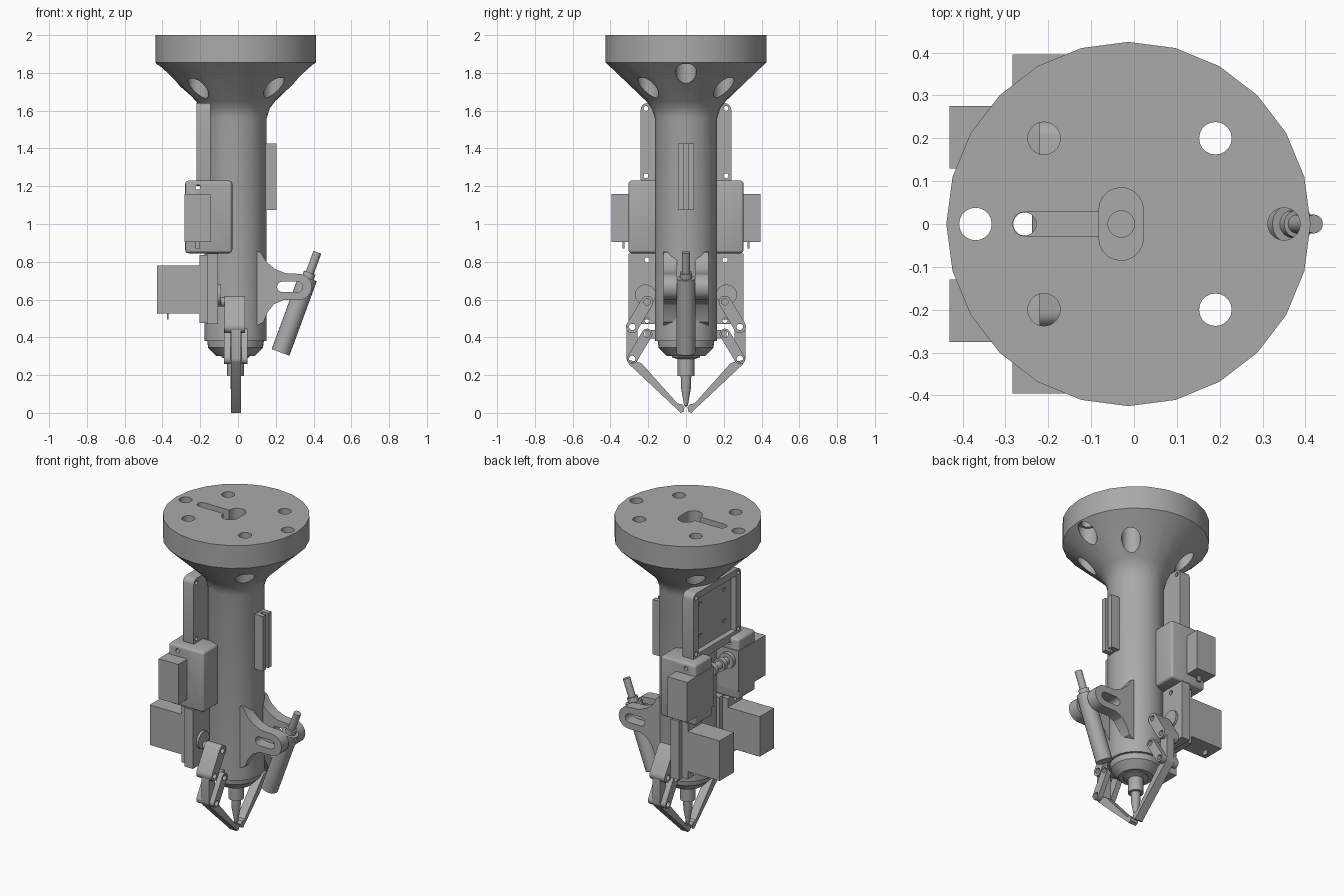
import bpy, bmesh, math
from mathutils import Vector

if "Cube" in bpy.data.objects:
    bpy.data.objects.remove(bpy.data.objects["Cube"])

grey = bpy.data.materials.new("plain grey")
grey.use_nodes = True
grey.diffuse_color = (0.4, 0.4, 0.4, 1)
grey.node_tree.nodes["Principled BSDF"].inputs["Base Color"].default_value = (0.4, 0.4, 0.4, 1)

CX = -0.013  # axis of the main tube


def finish(name, bm):
    bmesh.ops.recalc_face_normals(bm, faces=bm.faces)
    me = bpy.data.meshes.new(name)
    bm.to_mesh(me)
    bm.free()
    me.materials.append(grey)
    ob = bpy.data.objects.new(name, me)
    bpy.context.scene.collection.objects.link(ob)
    return ob


def prism(name, pts, axis, a, b):
    """Extrude a 2D outline along an axis from a to b."""
    place = {"x": lambda u, v, t: (t, u, v), "y": lambda u, v, t: (u, t, v),
             "z": lambda u, v, t: (u, v, t)}[axis]
    bm = bmesh.new()
    ends = [[bm.verts.new(place(u, v, t)) for u, v in pts] for t in (a, b)]
    n = len(pts)
    for ring in ends:
        bm.faces.new(ring)
    for i in range(n):
        j = (i + 1) % n
        bm.faces.new((ends[0][i], ends[0][j], ends[1][j], ends[1][i]))
    return finish(name, bm)


def rect(u0, u1, v0, v1, r=0):
    """Rectangle outline, optionally with rounded corners."""
    if not r:
        return [(u0, v0), (u1, v0), (u1, v1), (u0, v1)]
    corners = [(u1 - r, v1 - r), (u0 + r, v1 - r), (u0 + r, v0 + r), (u1 - r, v0 + r)]
    return [(c[0] + r * math.cos(t), c[1] + r * math.sin(t))
            for k, c in enumerate(corners)
            for t in [math.pi / 2 * (k + i / 4) for i in range(5)]]


def box(name, x0, x1, y0, y1, z0, z1):
    return prism(name, rect(x0, x1, y0, y1), "z", z0, z1)


def disc(u, v, r, n=20):
    return [(u + r * math.cos(2 * math.pi * i / n), v + r * math.sin(2 * math.pi * i / n))
            for i in range(n)]


def capsule(p, q, r, n=10):
    base = math.atan2(q[1] - p[1], q[0] - p[0])
    return [(c[0] + r * math.cos(base + s + math.pi * i / n),
             c[1] + r * math.sin(base + s + math.pi * i / n))
            for c, s in ((q, -math.pi / 2), (p, math.pi / 2)) for i in range(n + 1)]


def lathe(name, profile, n=24):
    """Spin (radius, height) points around local z."""
    bm = bmesh.new()
    rings = []
    for r, z in profile:
        if r == 0:
            rings.append([bm.verts.new((0, 0, z))] * n)
        else:
            rings.append([bm.verts.new((x, y, z)) for x, y in disc(0, 0, r, n)])
    for lo, hi in zip(rings, rings[1:]):
        for i in range(n):
            j = (i + 1) % n
            bm.faces.new(list(dict.fromkeys((lo[i], lo[j], hi[j], hi[i]))))
    return finish(name, bm)


def cut(target, *cutters):
    for c in cutters:
        c.hide_render = True
        m = target.modifiers.new("cut", "BOOLEAN")
        m.operation, m.solver, m.object = "DIFFERENCE", "EXACT", c
    deps = bpy.context.evaluated_depsgraph_get()
    target.data = bpy.data.meshes.new_from_object(target.evaluated_get(deps))
    target.modifiers.clear()
    for c in cutters:
        bpy.data.objects.remove(c)
    return target


def holes(axis, a, b, r, *centres):
    return [prism("cutter", disc(u, v, r), axis, a, b) for u, v in centres]


# Main tube with flared mounting flange and stepped nose
body = lathe("body_tube", [(0, 2), (0.425, 2), (0.425, 1.855), (0.21, 1.65), (0.18, 1.61),
                           (0.165, 1.56), (0.165, 0.38), (0.15, 0.38), (0.145, 0.345),
                           (0.1, 0.3), (0, 0.3)])
body.location.x = CX
bolts = [(x, y) for x in (-0.21, 0.19) for y in (-0.2, 0.2)] + [(-0.37, 0), (0.35, 0)]
cut(body, *holes("z", 1.3, 2.1, 0.038, *bolts))
cut(body, *holes("z", 1.3, 1.86, 0.055, *bolts))
cut(body, prism("cutter", capsule((-0.03, -0.033), (-0.03, 0.033), 0.052), "z", 1.9, 2.1))
cut(body, prism("cutter", capsule((-0.255, 0), (-0.03, 0), 0.028), "z", 1.93, 2.1))
cut(body, *holes("z", 1.4, 2.1, 0.027, (-0.255, 0)))
cut(body, *holes("z", 1.2, 2.1, 0.031, (-0.03, 0)))

# Nozzle and needle
nozzle = lathe("nozzle", [(0, 0.32), (0.075, 0.32), (0.075, 0.295), (0.045, 0.285), (0.045, 0.195),
                          (0.028, 0.195), (0.026, 0.13), (0.01, 0.04), (0, 0.03)], 20)
nozzle.location.x = CX

# Paired cable strips on the front of the tube
for s in (1, -1):
    box("cable_strip", 0.13, 0.205, s * 0.012, s * 0.043, 1.075, 1.425)
box("cable_strip_base", 0.13, 0.165, -0.02, 0.02, 1.075, 1.425)

# Rear electronics frame
frame = prism("electronics_frame", rect(-0.24, 0.24, 1.2, 1.64, 0.035), "x", -0.22, -0.145)
corners = [(y, z) for y in (-0.212, 0.212) for z in (1.255, 1.612)]
cut(frame, prism("cutter", rect(-0.19, 0.19, 1.25, 1.6), "x", -0.3, -0.175))
cut(frame, *holes("x", -0.3, 0, 0.013, *corners))
board = box("circuit_board", -0.185, -0.17, -0.19, 0.19, 1.25, 1.6)
cut(board, *holes("x", -0.3, -0.178, 0.012, *[(y, z) for y in (-0.12, 0.12) for z in (1.33, 1.53)]))

# Tilted pen with stepped plunger
pen = lathe("pen", [(0, 0), (0.05, 0), (0.05, 0.42), (0.032, 0.42), (0.032, 0.45),
                    (0.022, 0.45), (0.022, 0.565), (0, 0.565)], 20)
pen.location = (0.225, 0, 0.32)
pen.rotation_euler = Vector((0.195, 0, 0.53)).to_track_quat("Z", "X").to_euler()

# Flared ear outline for the pen holder
ear = [(0.08, 0.45), (0.135, 0.48), (0.155, 0.53), (0.19, 0.575), (0.24, 0.597)]
ear += [(0.322 + 0.069 * math.cos(t), 0.667 + 0.069 * math.sin(t))
        for t in [math.pi * (i / 12 - 0.5) for i in range(13)]]
ear += [(0.25, 0.74), (0.195, 0.762), (0.15, 0.8), (0.12, 0.85), (0.08, 0.86)]


def mirrored_side(s):
    """All parts that repeat on both sides of the tube."""
    e = prism("pen_holder_ear", ear, "y", s * 0.048, s * 0.12)
    cut(e, prism("cutter", capsule((0.235, 0.667), (0.315, 0.667), 0.028), "y", s * 0.02, s * 0.2))

    # Upper motor, its housing and the shaft toward the middle
    housing = prism("upper_motor_housing", rect(-0.28, -0.03, s * 0.305, s * 0.13), "z", 0.845, 1.23)
    bev = housing.modifiers.new("rounding", "BEVEL")
    bev.width, bev.segments = 0.018, 3
    cut(housing, *holes("y", s * 0.1, s * 0.4, 0.013, (-0.213, 1.195)))
    box("upper_motor", -0.284, -0.145, s * 0.125, s * 0.395, 0.905, 1.16)
    box("upper_motor_plug", -0.225, -0.2, s * 0.325, s * 0.335, 0.87, 0.91)
    for r, a, b in ((0.05, 0.13, 0.1), (0.025, 0.1, 0), (0.04, 0.06, 0.03)):
        prism("upper_motor_shaft", disc(-0.213, 1.09, r), "y", s * a, s * b)

    # Lower motor on its mounting plate
    plate = box("lower_mount_plate", -0.165, -0.105, s * 0.1, s * 0.305, 0.47, 0.845)
    screw = [(s * 0.206, 0.81), (s * 0.206, 0.49)]
    cut(plate, *holes("x", -0.3, 0, 0.014, *screw))
    flange = box("lower_motor_flange", -0.205, -0.165, s * 0.13, s * 0.275, 0.475, 0.835)
    cut(flange, *holes("x", -0.3, 0, 0.014, *screw))
    box("lower_motor", -0.43, -0.2, s * 0.13, s * 0.275, 0.525, 0.78)
    box("lower_motor_plug", -0.375, -0.368, s * 0.18, s * 0.22, 0.495, 0.53)
    prism("motor_horn", disc(s * 0.215, 0.625, 0.055), "x", -0.105, -0.09)
    prism("motor_horn_hub", disc(s * 0.206, 0.587, 0.025), "x", -0.105, -0.06)

    # Gripper: crank, parallel links, coupler and pointed finger
    a, b, c, d = [(s * y, z) for y, z in
                  ((0.206, 0.587), (0.285, 0.455), (0.206, 0.418), (0.285, 0.286))]

    def link(name, p, q, r, x0, x1):
        cut(prism(name, capsule(p, q, r), "x", x0, x1), *holes("x", -0.3, 0.3, 0.017, p, q))

    link("crank", a, b, 0.033, -0.072, 0.036)
    for x0, x1 in ((-0.075, -0.04), (0.018, 0.05)):
        link("parallel_link", c, d, 0.028, x0, x1)
    link("coupler", b, d, 0.029, -0.038, 0.016)
    box("link_anchor", -0.04, 0.016, s * 0.1, s * 0.215, 0.395, 0.44)
    finger = [(0.312, 0.28), (0.302, 0.258), (0.04, 0.012), (0.03, 0), (0.012, 0.008), (0.008, 0.03),
              (0.02, 0.045), (0.045, 0.05), (0.235, 0.262), (0.262, 0.272)]
    prism("finger", [(s * y, z) for y, z in finger], "x", -0.038, 0.016)


for side in (1, -1):
    mirrored_side(side)

# Smooth round surfaces, keep hard edges
for ob in bpy.context.scene.objects:
    if ob.type == "MESH":
        bpy.ops.object.select_all(action="DESELECT")
        ob.select_set(True)
        bpy.context.view_layer.objects.active = ob
        bpy.ops.object.shade_smooth_by_angle(angle=math.radians(25))
